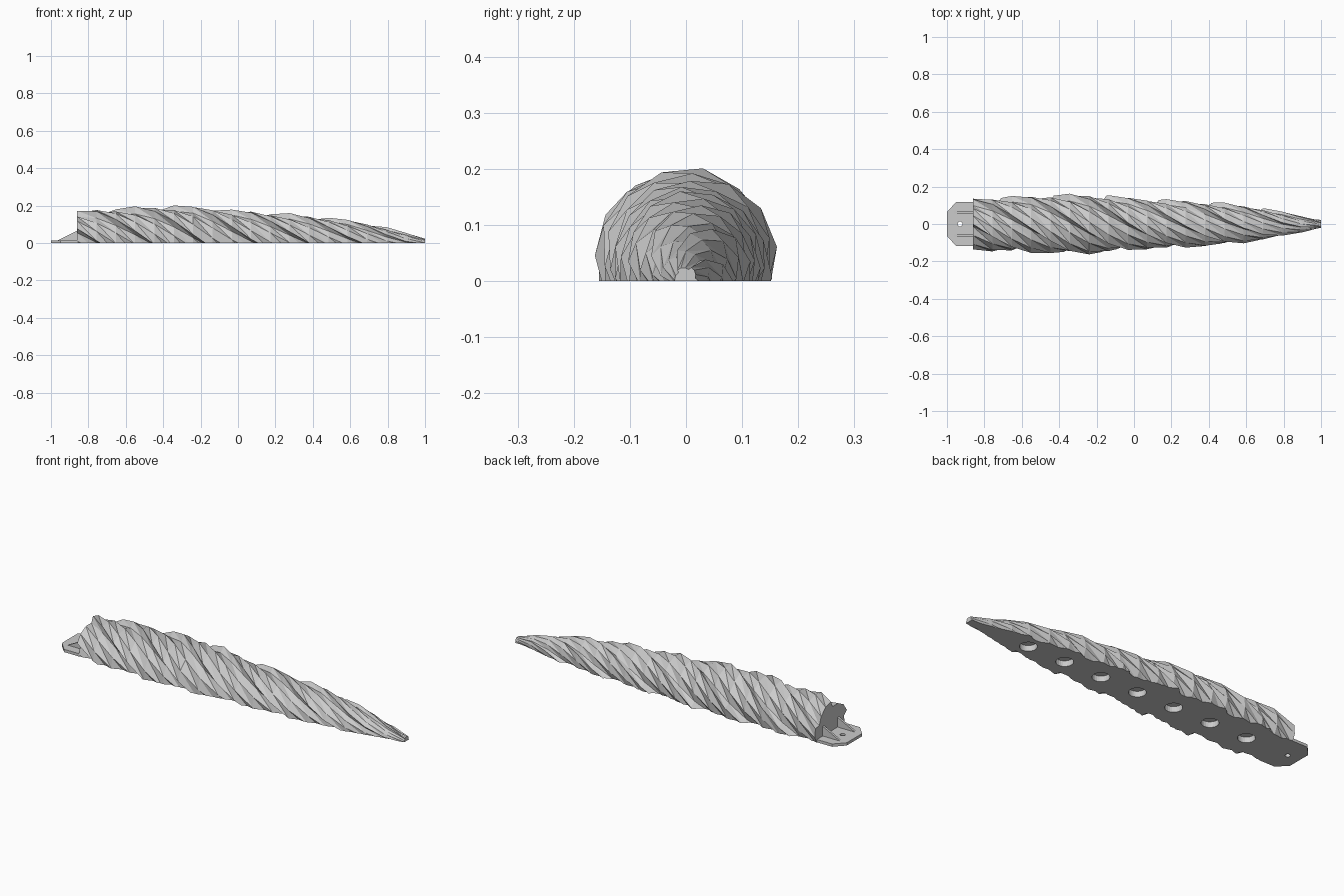
import bpy, bmesh, math, random
from mathutils import Vector

random.seed(4)
cube = bpy.data.objects.get("Cube")
if cube:
    bpy.data.objects.remove(cube)

grey = bpy.data.materials.new("plain grey")
grey.use_nodes = True
grey.diffuse_color = (0.6, 0.6, 0.6, 1)
grey.node_tree.nodes["Principled BSDF"].inputs["Base Color"].default_value = (0.6, 0.6, 0.6, 1)


def finish(bm, name):
    bmesh.ops.recalc_face_normals(bm, faces=bm.faces)
    mesh = bpy.data.meshes.new(name)
    bm.to_mesh(mesh)
    bm.free()
    mesh.materials.append(grey)
    obj = bpy.data.objects.new(name, mesh)
    bpy.context.collection.objects.link(obj)
    return obj


def prism(name, outline, move):
    """Extrude a closed outline along a vector."""
    bm = bmesh.new()
    face = bm.faces.new([bm.verts.new(p) for p in outline])
    top = bmesh.ops.extrude_face_region(bm, geom=[face])["geom"]
    bmesh.ops.translate(bm, vec=move, verts=[v for v in top if isinstance(v, bmesh.types.BMVert)])
    return finish(bm, name)


def drill(target, holes):
    """Cut upright round holes given as (x, radius, depth from the base)."""
    bm = bmesh.new()
    for x, radius, depth in holes:
        made = bmesh.ops.create_cone(bm, cap_ends=True, segments=24, radius1=radius,
                                     radius2=radius, depth=depth * 2)
        bmesh.ops.translate(bm, vec=(x, 0, 0), verts=made["verts"])
    cutter = finish(bm, "hole_cutter")
    cutter.hide_render = True
    mod = target.modifiers.new("holes", "BOOLEAN")
    mod.operation, mod.solver, mod.object = "DIFFERENCE", "EXACT", cutter
    bpy.context.view_layer.objects.active = target
    bpy.ops.object.modifier_apply(modifier=mod.name)
    bpy.data.objects.remove(cutter)


# Envelope of the twisted body: position and ridge radius
ENVELOPE = [(-0.86, 0.138), (-0.8, 0.143), (-0.5, 0.156), (-0.27, 0.163), (0.0, 0.14),
            (0.3, 0.124), (0.55, 0.106), (0.75, 0.076), (0.9, 0.044), (1.0, 0.021)]
# One lobe: share of the lobe angle, share of the radius; steep on its far side
LOBE = [(0.0, 0.80), (0.3, 0.90), (0.62, 0.97), (0.9, 1.02)]
LOBES, PITCH, STATIONS = 5, 1.4, 18


def radius_at(x):
    for (x0, r0), (x1, r1) in zip(ENVELOPE, ENVELOPE[1:]):
        if x <= x1:
            return r0 + (r1 - r0) * (x - x0) / (x1 - x0)
    return ENVELOPE[-1][1]


# Twisted body, lofted from turning lobed sections and cut flat at the base
bm = bmesh.new()
rings = []
for i in range(STATIONS + 1):
    x = -0.86 + 1.86 * i / STATIONS
    r = radius_at(x)
    turn = math.tau * (x + 0.61) / PITCH + math.pi / 2
    ring = []
    for lobe in range(LOBES):
        for share, scale in LOBE:
            a = turn + math.tau * (lobe + share) / LOBES
            k = r * scale * random.uniform(0.975, 1.02)
            ring.append(bm.verts.new((x, k * math.cos(a), 0.25 * r + k * math.sin(a))))
    rings.append(ring)
count = len(rings[0])
for a, b in zip(rings, rings[1:]):
    for j in range(count):
        k = (j + 1) % count
        bm.faces.new((a[j], b[j], b[k]))
        bm.faces.new((a[j], b[k], a[k]))
bm.faces.new(rings[0])
bm.faces.new(rings[-1])
bmesh.ops.bisect_plane(bm, geom=bm.verts[:] + bm.edges[:] + bm.faces[:], dist=1e-5,
                       plane_co=(0, 0, 0), plane_no=(0, 0, 1), clear_inner=True)
bmesh.ops.holes_fill(bm, edges=[e for e in bm.edges if e.is_boundary], sides=0)
body = finish(bm, "twisted_body")

# Row of round pockets in the flat underside
drill(body, [(-0.68 + 0.22 * i, 0.042, 0.03) for i in range(7)])

# Mounting tab with clipped corners and a screw hole
half = [(-0.86, 0.118), (-0.95, 0.118), (-1.0, 0.065)]
outline = [(x, y, 0) for x, y in half] + [(x, -y, 0) for x, y in reversed(half)]
tab = prism("mounting_tab", outline, Vector((0, 0, 0.015)))
drill(tab, [(-0.93, 0.013, 0.05)])

# Pair of triangular ribs bracing the tab
for side, label in ((1, "back"), (-1, "front")):
    y = side * 0.063 - 0.006
    prism(label + "_rib", [(-0.965, y, 0.014), (-0.85, y, 0.014), (-0.85, y, 0.072)],
          Vector((0, 0.012, 0)))
